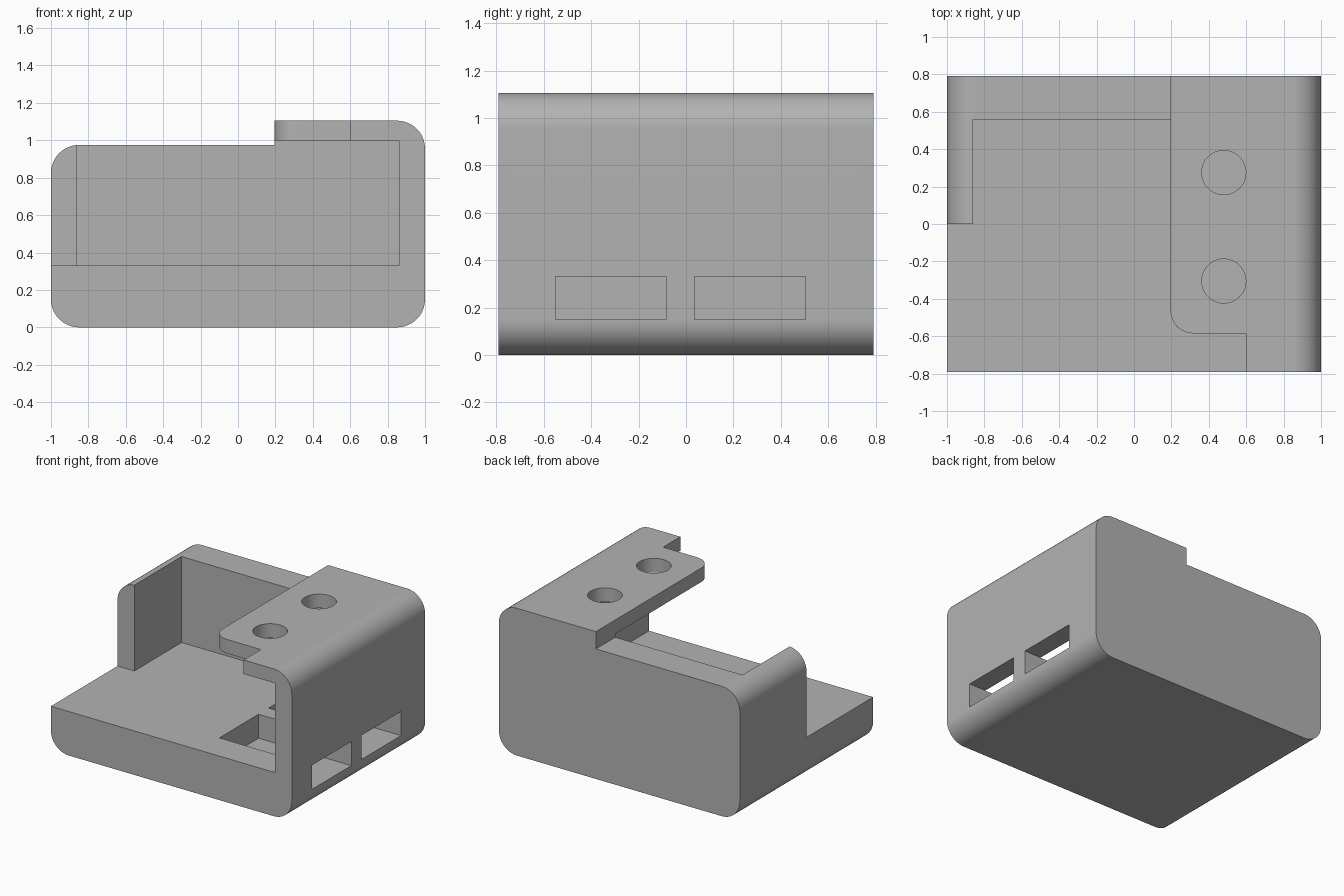
import bpy
import bmesh
from math import cos, sin, pi, radians
from mathutils import Matrix, Vector

if "Cube" in bpy.data.objects:
    bpy.data.objects.remove(bpy.data.objects["Cube"], do_unlink=True)

# Main dimensions
HALF_W, HALF_D = 1.0, 0.79
ROOF_Z, WALL_Z, FLOOR_Z = 1.105, 0.975, 0.33
ROOF_X = 0.195
FILLET = 0.15

grey = bpy.data.materials.new("plain grey")
grey.use_nodes = True
colour = (0.45, 0.45, 0.45, 1)
grey.diffuse_color = colour
grey.node_tree.nodes["Principled BSDF"].inputs["Base Color"].default_value = colour


def arc(cx, cy, r, start, end, steps=12):
    """Points along an arc, angles in degrees."""
    angles = [radians(start + (end - start) * i / steps) for i in range(steps + 1)]
    return [(cx + r * cos(a), cy + r * sin(a)) for a in angles]


def prism(name, outline, low, high, axis="z"):
    """Extrude a 2D outline along z (xy outline) or y (xz outline)."""
    bm = bmesh.new()
    place = (lambda p: Vector((p[0], p[1], low))) if axis == "z" else (lambda p: Vector((p[0], low, p[1])))
    step = Vector((0, 0, high - low)) if axis == "z" else Vector((0, high - low, 0))
    face = bm.faces.new([bm.verts.new(place(p)) for p in outline])
    side = bmesh.ops.extrude_face_region(bm, geom=[face])["geom"]
    bmesh.ops.translate(bm, verts=[v for v in side if isinstance(v, bmesh.types.BMVert)], vec=step)
    bmesh.ops.recalc_face_normals(bm, faces=bm.faces)
    mesh = bpy.data.meshes.new(name)
    bm.to_mesh(mesh)
    bm.free()
    mesh.materials.append(grey)
    obj = bpy.data.objects.new(name, mesh)
    bpy.context.collection.objects.link(obj)
    return obj


def box(name, x0, x1, y0, y1, z0, z1):
    return prism(name, [(x0, y0), (x1, y0), (x1, y1), (x0, y1)], z0, z1)


def cut(target, cutter):
    cutter.hide_render = True
    mod = target.modifiers.new(cutter.name, "BOOLEAN")
    mod.operation = "DIFFERENCE"
    mod.solver = "EXACT"
    mod.object = cutter
    bpy.context.view_layer.objects.active = target
    bpy.ops.object.modifier_apply(modifier=mod.name)
    bpy.data.objects.remove(cutter, do_unlink=True)


# Outer shell: rounded profile with a step up to the roof
inner = HALF_W - FILLET
profile = (arc(-inner, FILLET, FILLET, 180, 270)
           + arc(inner, FILLET, FILLET, 270, 360)
           + arc(inner, ROOF_Z - FILLET, FILLET, 0, 90)
           + [(ROOF_X, ROOF_Z), (ROOF_X, WALL_Z)]
           + arc(-inner, WALL_Z - FILLET, FILLET, 90, 180))
housing = prism("housing", profile, -HALF_D, HALF_D, axis="y")

# Room under the roof, open to the front
cut(housing, box("room_cutter", -0.5, 0.86, -2, 0.56, FLOOR_Z, 1.0))

# Open area above the floor, with the notched and rounded roof corner
opening = ([(-2, -2), (0.6, -2), (0.6, -0.585)]
           + arc(ROOF_X + 0.125, -0.46, 0.125, 270, 180)
           + [(ROOF_X, 0.56), (-0.86, 0.56), (-0.86, 0), (-2, 0)])
cut(housing, prism("opening_cutter", opening, FLOOR_Z, 2))

# Two floor pockets that run out through the side wall
for y0, y1 in ((-0.55, -0.085), (0.035, 0.505)):
    cut(housing, box("pocket_cutter", 0.23, 2, y0, y1, 0.15, FLOOR_Z + 0.001))

# Two round holes through the roof
for y in (0.275, -0.305):
    cut(housing, prism("hole_cutter", arc(0.48, y, 0.118, 0, 360, 48)[:-1], 0.9, 2))

# Smooth fillets, crisp edges
bpy.ops.object.select_all(action="DESELECT")
housing.select_set(True)
bpy.context.view_layer.objects.active = housing
bpy.ops.object.shade_smooth_by_angle(angle=radians(30))
weighted = housing.modifiers.new("flat_face_normals", "WEIGHTED_NORMAL")
weighted.keep_sharp = True
